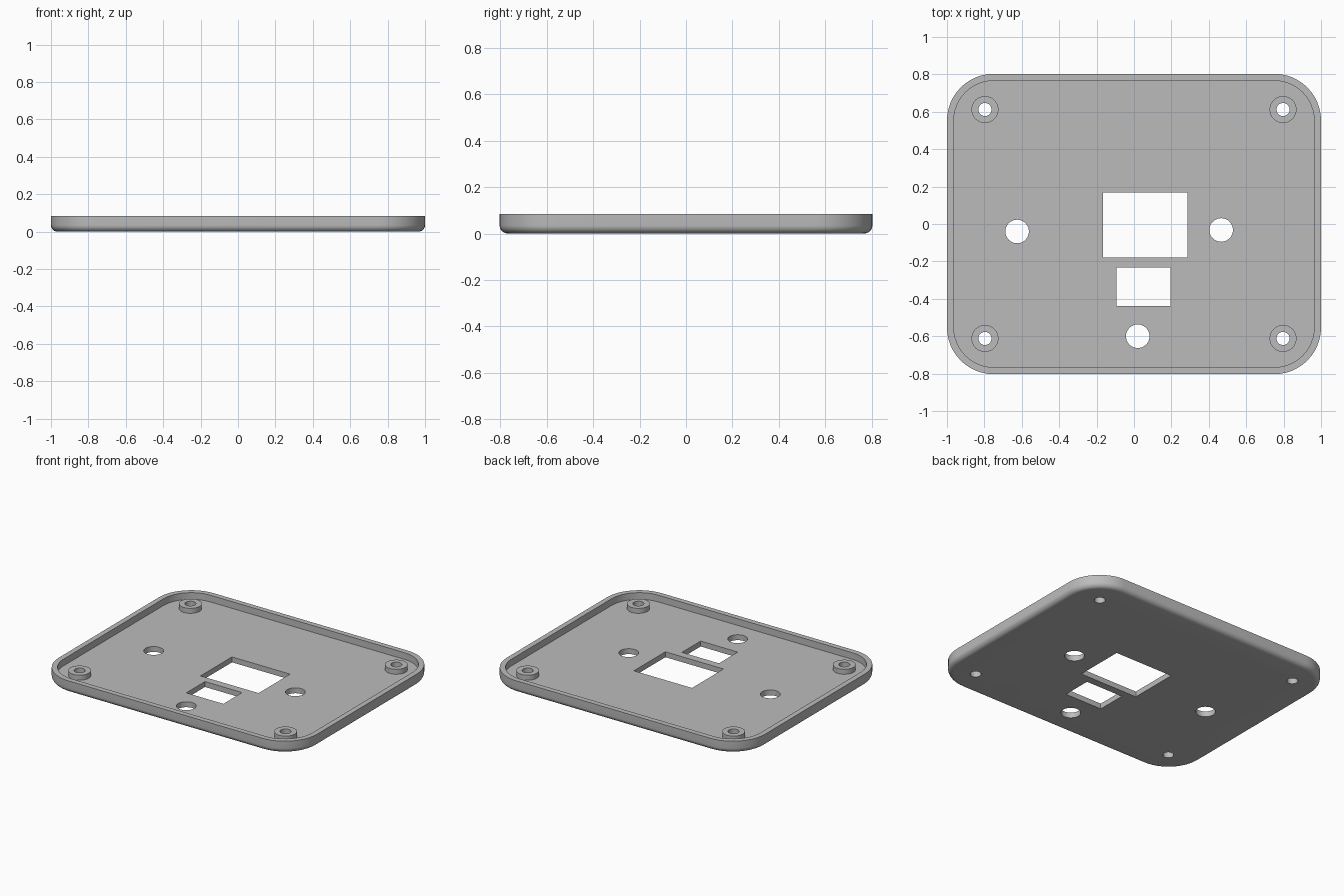
import bpy, bmesh
from math import cos, sin, pi, radians

HALF_X, HALF_Y, CORNER = 1.0, 0.803, 0.25
HEIGHT, FLOOR, WALL, FILLET = 0.085, 0.038, 0.037, 0.035
POST_TOP, POST_R, SCREW_R, HOLE_R = 0.073, 0.072, 0.035, 0.063

if "Cube" in bpy.data.objects:
    bpy.data.objects.remove(bpy.data.objects["Cube"])

grey = bpy.data.materials.new("plain grey")
grey.use_nodes = True
grey.diffuse_color = (0.5, 0.5, 0.5, 1)
grey.node_tree.nodes["Principled BSDF"].inputs["Base Color"].default_value = grey.diffuse_color


def rounded_outline(inset, z, steps=12):
    """Rounded rectangle, shrunk by inset."""
    r = CORNER - inset
    points = []
    for quarter, (sx, sy) in enumerate([(1, 1), (-1, 1), (-1, -1), (1, -1)]):
        for i in range(steps + 1):
            a = (quarter + i / steps) * pi / 2
            points.append((sx * (HALF_X - CORNER) + r * cos(a),
                           sy * (HALF_Y - CORNER) + r * sin(a), z))
    return points


def circle(x, y, r, z, n=48):
    return [(x + r * cos(2 * pi * i / n), y + r * sin(2 * pi * i / n), z) for i in range(n)]


def rectangle(x0, x1, y0, y1, z):
    return [(x0, y0, z), (x1, y0, z), (x1, y1, z), (x0, y1, z)]


def loft(bm, outlines, caps=True):
    """Bridge successive outlines and optionally close both ends."""
    rings = [[bm.verts.new(p) for p in o] for o in outlines]
    for a, b in zip(rings, rings[1:]):
        for i in range(len(a)):
            j = (i + 1) % len(a)
            bm.faces.new((a[i], a[j], b[j], b[i]))
    if caps:
        bm.faces.new(rings[0][::-1])
        bm.faces.new(rings[-1])


def make_object(name, bm):
    mesh = bpy.data.meshes.new(name)
    bm.to_mesh(mesh)
    bm.free()
    mesh.materials.append(grey)
    obj = bpy.data.objects.new(name, mesh)
    bpy.context.collection.objects.link(obj)
    return obj


def smooth(obj):
    bpy.ops.object.select_all(action="DESELECT")
    obj.select_set(True)
    bpy.context.view_layer.objects.active = obj
    bpy.ops.object.shade_smooth_by_angle(angle=radians(30))


# Shallow tray: filleted underside, outer wall, rim, inner wall and floor
bm = bmesh.new()
sections = []
for i in range(9):
    a = i / 8 * pi / 2
    sections.append(rounded_outline(FILLET * (1 - sin(a)), FILLET * (1 - cos(a))))
sections += [rounded_outline(0, HEIGHT), rounded_outline(WALL, HEIGHT),
             rounded_outline(WALL, FLOOR)]
loft(bm, sections)
tray = make_object("cover_plate", bm)

# Openings: screw holes, three round holes and two windows
posts = [(sx * 0.797, sy * 0.612) for sx in (-1, 1) for sy in (-1, 1)]
holes = [(-0.625, -0.04), (0.466, -0.032), (0.02, -0.6)]
windows = [(-0.165, 0.285, -0.179, 0.169), (-0.093, 0.194, -0.439, -0.232)]
bm = bmesh.new()
ends = (-0.1, 0.2)
for x, y in posts:
    loft(bm, [circle(x, y, SCREW_R, z) for z in ends])
for x, y in holes:
    loft(bm, [circle(x, y, HOLE_R, z) for z in ends])
for w in windows:
    loft(bm, [rectangle(*w, z) for z in ends])
cutter = make_object("opening_cutter", bm)
cutter.hide_render = True

cut = tray.modifiers.new("openings", "BOOLEAN")
cut.operation = "DIFFERENCE"
cut.solver = "EXACT"
cut.object = cutter
bpy.context.view_layer.objects.active = tray
bpy.ops.object.modifier_apply(modifier=cut.name)
bpy.data.objects.remove(cutter)
smooth(tray)

# Hollow screw posts standing on the floor
for (x, y), label in zip(posts, ("front_right", "back_right", "front_left", "back_left")):
    bm = bmesh.new()
    loft(bm, [circle(x, y, POST_R, FLOOR), circle(x, y, POST_R, POST_TOP),
              circle(x, y, SCREW_R, POST_TOP), circle(x, y, SCREW_R, FLOOR)], caps=False)
    smooth(make_object("screw_post_" + label, bm))
